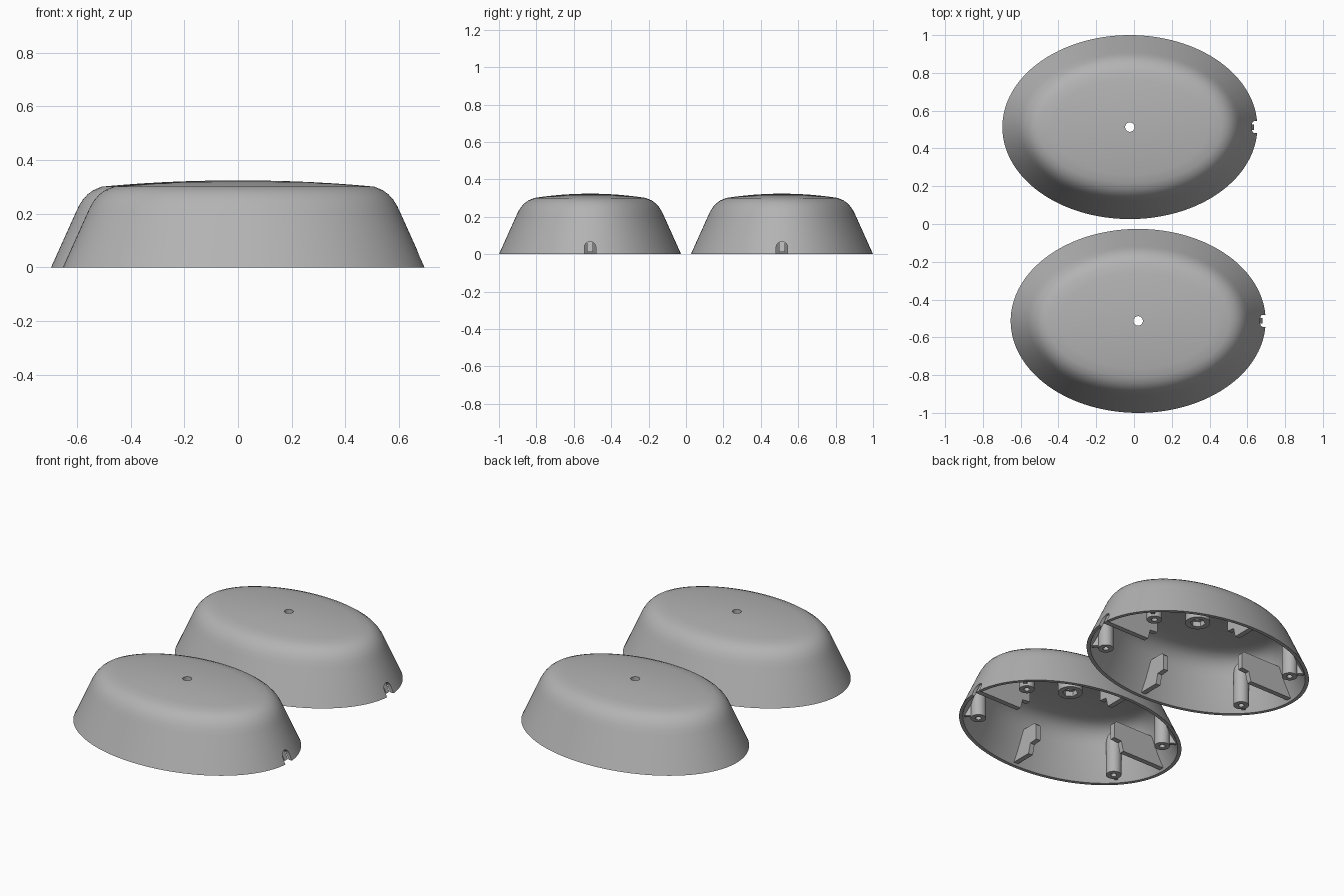
import bpy, bmesh, math
from mathutils import Matrix, Vector

if "Cube" in bpy.data.objects:
    bpy.data.objects.remove(bpy.data.objects["Cube"])

A, B = 0.675, 0.487          # half axes of the base ellipse
WALL = 0.02
SEG = 128

grey = bpy.data.materials.new("grey plastic")
grey.diffuse_color = (0.45, 0.45, 0.45, 1)
grey.use_nodes = True
grey.node_tree.nodes["Principled BSDF"].inputs["Base Color"].default_value = grey.diffuse_color

# (inward offset, height) up the side and over the rounded shoulder
SIDE = [(0, 0), (0.045, 0.1), (0.09, 0.2), (0.103, 0.228), (0.118, 0.252),
        (0.136, 0.272), (0.158, 0.288), (0.19, 0.301)]


def make_object(name, bm):
    bmesh.ops.recalc_face_normals(bm, faces=bm.faces[:])
    me = bpy.data.meshes.new(name)
    bm.to_mesh(me)
    bm.free()
    me.materials.append(grey)
    ob = bpy.data.objects.new(name, me)
    bpy.context.collection.objects.link(ob)
    return ob


def dome(name, inset):
    """Closed elliptical dome, shrunk by inset."""
    rings = [(A - o - inset, B - o - inset, z) for o, z in SIDE]
    a, b, z0 = rings[-1]
    rings += [(a * s, b * s, z0 + 0.023 * (1 - s * s)) for s in (0.85, 0.7, 0.5, 0.3, 0.1)]
    if inset:
        rings = [(a, b, z - inset if z > 0.05 else -0.001) for a, b, z in rings]
    bm = bmesh.new()
    loops = []
    for a, b, z in rings:
        loops.append([bm.verts.new((a * math.cos(t), b * math.sin(t), z))
                      for t in (2 * math.pi * i / SEG for i in range(SEG))])
    for lo, hi in zip(loops, loops[1:]):
        for i in range(SEG):
            j = (i + 1) % SEG
            bm.faces.new((lo[i], lo[j], hi[j], hi[i]))
    bm.faces.new(loops[0])
    bm.faces.new(loops[-1])
    return make_object(name, bm)


def cylinder(name, r, z0, z1, x=0, y=0, sides=32):
    bm = bmesh.new()
    bmesh.ops.create_cone(bm, cap_ends=True, segments=sides, radius1=r, radius2=r,
                          depth=z1 - z0, matrix=Matrix.Translation((x, y, (z0 + z1) / 2)))
    return make_object(name, bm)


def extrude(name, outline, thick, angle=0, origin=(0, 0, 0)):
    """Extrude an outline of (outward, height) points, turned about z."""
    bm = bmesh.new()
    f = bm.faces.new([bm.verts.new((r, -thick / 2, z)) for r, z in outline])
    new = bmesh.ops.extrude_face_region(bm, geom=[f])["geom"]
    bmesh.ops.translate(bm, vec=(0, thick, 0),
                        verts=[v for v in new if isinstance(v, bmesh.types.BMVert)])
    bm.transform(Matrix.Translation(origin) @ Matrix.Rotation(angle, 4, 'Z'))
    return make_object(name, bm)


def boolean(ob, other, op):
    m = ob.modifiers.new(op, 'BOOLEAN')
    m.operation, m.solver, m.object = op, 'EXACT', other
    bpy.context.view_layer.objects.active = ob
    bpy.ops.object.modifier_apply(modifier=m.name)


def cut(ob, cutter):
    boolean(ob, cutter, 'DIFFERENCE')
    bpy.data.objects.remove(cutter)


# hollow shell with centre hole and cable notch
shell = dome("shell", 0)
cut(shell, dome("hollow", WALL))
cut(shell, cylinder("centre_hole", 0.025, 0.1, 0.5))
arch = [(-0.031, -0.05), (0.031, -0.05)] + [
    (0.031 * math.cos(t), 0.036 + 0.031 * math.sin(t))
    for t in (math.pi * i / 12 for i in range(13))]
cut(shell, extrude("notch", arch, 0.2, math.pi / 2, (0.67, 0, 0)))
parts = [shell]
limit = dome("trim_volume", WALL / 2)      # keeps inner parts inside the wall
limit.location.z = -0.0005
bpy.context.view_layer.update()

# nut holder under the centre hole
holder = cylinder("nut_holder", 0.068, 0.25, 0.309)
cut(holder, cylinder("nut_pocket", 0.042, 0.2, 0.28, sides=6))
cut(holder, cylinder("bolt_hole", 0.025, 0.2, 0.4))
parts.append(holder)

# screw bosses, each tied to the wall by a small fin
for sx in (1, -1):
    for sy in (1, -1):
        x, y = 0.48 * sx, 0.205 * sy
        boss = cylinder("screw_boss", 0.042, 0.002, 0.27, x, y)
        out = Vector((x / A ** 2, y / B ** 2))
        fin = extrude("boss_fin", [(0.03, 0.015), (0.15, 0.015), (0.15, 0.2), (0.03, 0.2)],
                      0.02, math.atan2(out.y, out.x), (x, y, 0))
        for ob in (boss, fin):
            boolean(ob, limit, 'INTERSECT')
            parts.append(ob)
        cut(boss, cylinder("screw_hole", 0.016, -0.05, 0.12, x, y, 16))

# stepped support ribs at the four ends of the axes
for k in range(4):
    end, inner = (A, 0.30) if k % 2 == 0 else (B, 0.27)
    low = 0.07 if k == 0 else 0.012        # leaves the cable notch clear
    outline = [(end, low), (inner + 0.065, low), (inner + 0.05, 0.07), (inner, 0.075),
               (inner, 0.165), (inner + 0.015, 0.18), (end, 0.18)]
    if k == 0:
        outline = [(end, 0.012), (inner + 0.065, 0.012)] + outline[2:]
    rib = extrude("support_rib", outline, 0.03, k * math.pi / 2)
    boolean(rib, limit, 'INTERSECT')
    parts.append(rib)
bpy.data.objects.remove(limit)

# smooth shading with sharp edges kept
bpy.ops.object.select_all(action='DESELECT')
for ob in parts:
    ob.select_set(True)
bpy.context.view_layer.objects.active = shell
bpy.ops.object.shade_smooth_by_angle(angle=math.radians(30))

# two identical covers, one behind the other
for ob in parts:
    twin = ob.copy()
    bpy.context.collection.objects.link(twin)
    ob.location = (-0.022, 0.513, 0)
    twin.location = (0.022, -0.513, 0)
